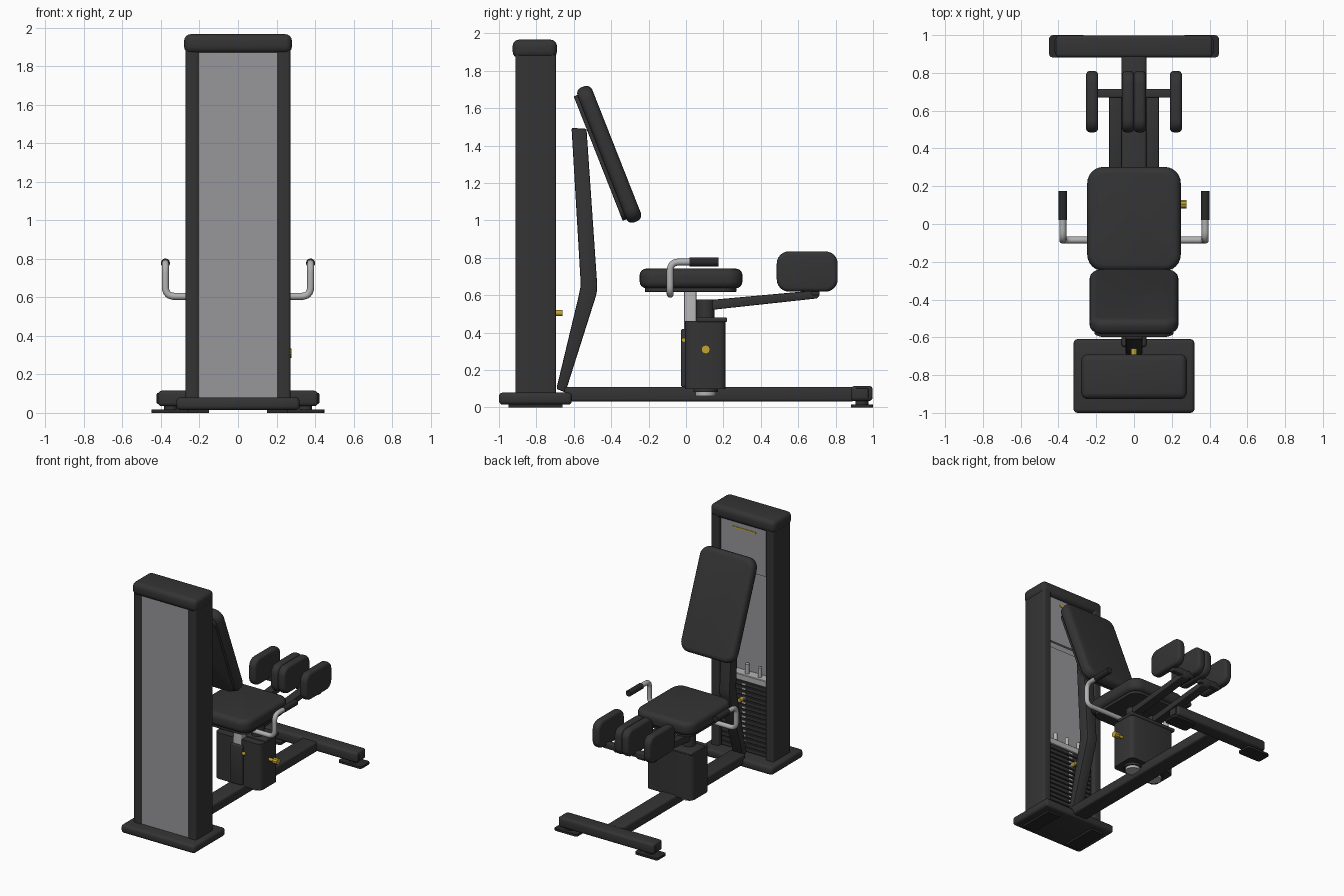
import bpy, bmesh, math
from mathutils import Vector, Matrix

if "Cube" in bpy.data.objects:
    bpy.data.objects.remove(bpy.data.objects["Cube"])


def material(name, rgb):
    m = bpy.data.materials.new(name)
    m.diffuse_color = (*rgb, 1)
    m.use_nodes = True
    m.node_tree.nodes["Principled BSDF"].inputs["Base Color"].default_value = m.diffuse_color
    return m


DARK = material("charcoal", (0.034, 0.034, 0.035))
GRIP = material("black rubber", (0.022, 0.022, 0.022))
GREY = material("grey panel", (0.31, 0.31, 0.325))
SILVER = material("silver", (0.45, 0.45, 0.46))
YELLOW = material("yellow", (0.55, 0.37, 0.03))


def finish(bm, name, mat):
    bmesh.ops.recalc_face_normals(bm, faces=bm.faces)
    me = bpy.data.meshes.new(name)
    bm.to_mesh(me)
    bm.free()
    me.materials.append(mat)
    ob = bpy.data.objects.new(name, me)
    bpy.context.collection.objects.link(ob)
    return ob


def bevel(bm, edges, width, seg):
    if width:
        bmesh.ops.bevel(bm, geom=edges, offset=width, segments=seg, profile=0.5,
                        affect='EDGES', clamp_overlap=True)


def box(name, x, y, z, mat=DARK, r=0.0, seg=3, upright=False):
    """Box from min/max pairs; upright bevels only the vertical edges."""
    bm = bmesh.new()
    bmesh.ops.create_cube(bm, size=1)
    for v in bm.verts:
        v.co = Vector([(a + b) / 2 + c * (b - a) for (a, b), c in zip((x, y, z), v.co)])
    edges = [e for e in bm.edges if not upright
             or abs(e.verts[0].co.z - e.verts[1].co.z) > 1e-4]
    bevel(bm, edges, r, seg)
    return finish(bm, name, mat)


def prism(name, profile, x0, x1, mat=DARK, r=0.0, seg=2):
    """Side profile in y, z extruded across x."""
    bm = bmesh.new()
    f = bm.faces.new([bm.verts.new((x0, y, z)) for y, z in profile])
    out = bmesh.ops.extrude_face_region(bm, geom=[f])
    bmesh.ops.translate(bm, vec=(x1 - x0, 0, 0),
                        verts=[g for g in out['geom'] if isinstance(g, bmesh.types.BMVert)])
    bevel(bm, bm.edges[:], r, seg)
    return finish(bm, name, mat)


def pad(name, w, h, t, corner, soft, loc, rot=(0, 0, 0), mat=DARK):
    """Rounded cushion, w by h in its plane, t thick."""
    bm = bmesh.new()
    pts = []
    for k, (sx, sy) in enumerate(((1, 1), (-1, 1), (-1, -1), (1, -1))):
        for i in range(7):
            a = math.pi / 2 * (k + i / 6)
            pts.append((sx * (w / 2 - corner) + corner * math.cos(a),
                        sy * (h / 2 - corner) + corner * math.sin(a), -t / 2))
    f = bm.faces.new([bm.verts.new(p) for p in pts])
    out = bmesh.ops.extrude_face_region(bm, geom=[f])
    bmesh.ops.translate(bm, vec=(0, 0, t),
                        verts=[g for g in out['geom'] if isinstance(g, bmesh.types.BMVert)])
    rim = [e for e in bm.edges if abs(e.verts[0].co.z - e.verts[1].co.z) < 1e-5]
    bevel(bm, rim, soft, 4)
    ob = finish(bm, name, mat)
    ob.location, ob.rotation_euler = loc, rot
    return ob


def rod(name, a, b, radius, mat, sides=24):
    a, b = Vector(a), Vector(b)
    bm = bmesh.new()
    rot = (b - a).to_track_quat('Z', 'Y').to_matrix().to_4x4()
    bmesh.ops.create_cone(bm, cap_ends=True, segments=sides, radius1=radius, radius2=radius,
                          depth=(b - a).length, matrix=Matrix.Translation((a + b) / 2) @ rot)
    return finish(bm, name, mat)


def pipe(name, pts, radius, fillet, mat):
    """Round tube along points with filleted corners."""
    pts = [Vector(p) for p in pts]
    path = [pts[0]]
    for p, c, n in zip(pts, pts[1:], pts[2:]):
        a, b = c + (p - c).normalized() * fillet, c + (n - c).normalized() * fillet
        path += [a.lerp(c, t / 6).lerp(c.lerp(b, t / 6), t / 6) for t in range(7)]
    path.append(pts[-1])
    cu = bpy.data.curves.new(name, 'CURVE')
    cu.dimensions, cu.bevel_depth, cu.bevel_resolution, cu.use_fill_caps = '3D', radius, 4, True
    sp = cu.splines.new('POLY')
    sp.points.add(len(path) - 1)
    for q, p in zip(sp.points, path):
        q.co = (*p, 1)
    cu.materials.append(mat)
    ob = bpy.data.objects.new(name, cu)
    bpy.context.collection.objects.link(ob)


# Weight tower
box("tower_base", (-.32, .32), (-1, -.61), (.015, .08), r=.02)
box("tower_cap", (-.28, .28), (-.927, -.69), (1.868, 1.967), r=.035, seg=4)
for s, side in ((-1, "left"), (1, "right")):
    xs = sorted((s * .204, s * .272))
    box(side + "_column", xs, (-.912, -.695), (.075, 1.885), r=.012, upright=True)
    box(side + "_base_foot", sorted((s * .15, s * .26)), (-.95, -.66), (0, .016), GRIP)
box("front_panel", (-.206, .206), (-.905, -.885), (.075, 1.875), GREY)
box("upper_back_panel", (-.206, .206), (-.745, -.725), (1.5, 1.875), GREY)
box("lower_back_panel", (-.206, .206), (-.815, -.80), (.075, 1.505), GREY)
box("yellow_stripe", (-.1, .1), (-.726, -.721), (1.815, 1.827), YELLOW)

# Weight stack
N, Z0, STEP = 15, .085, .0365
for i in range(N):
    z = Z0 + i * STEP
    box(f"weight_plate_{i + 1}", (-.198, .198), (-.80, -.72), (z, z + STEP - .005), r=.003, seg=1)
    box(f"plate_label_{i + 1}", (-.016, .016), (-.721, -.716), (z + .009, z + .022), SILVER)
top = Z0 + N * STEP
box("stack_top_plate", (-.198, .198), (-.80, -.72), (top, top + .05), SILVER, r=.004, seg=1)
for x in (-.11, 0, .11):
    rod("stack_post", (x, -.76, top + .04), (x, -.76, top + .125), .015, SILVER)
rod("selector_pin", (0, -.725, .505), (0, -.69, .505), .009, SILVER)
rod("selector_knob", (0, -.70, .505), (0, -.66, .505), .016, YELLOW)

# Floor frame
box("main_rail", (-.066, .066), (-.65, .90), (.032, .11), r=.014)
box("rear_crossbar", (-.415, .415), (.882, .998), (.035, .115), r=.018)
for s, side in ((-1, "left"), (1, "right")):
    box(side + "_end_cap", sorted((s * .41, s * .422)), (.905, .975), (.047, .103), r=.005)
    box(side + "_floor_pad", sorted((s * .25, s * .45)), (.882, 1.0), (0, .017), GRIP,
        r=.02, upright=True)
    rod(side + "_foot_spacer", (s * .35, .94, .01), (s * .35, .94, .05), .035, DARK)

# Backrest with bent support tube
prism("backrest_post", [(-.693, .10), (-.645, .08), (-.485, .585), (-.476, .62), (-.475, .66),
                        (-.532, 1.49), (-.612, 1.495), (-.564, .68), (-.565, .64), (-.573, .60)],
      -.045, .045, r=.008)
TILT = math.radians(111.5)
back = Vector((0, -math.sin(TILT), math.cos(TILT)))
centre = Vector((0, -.42, 1.35))
pad("backrest_pad", .47, .775, .085, .075, .034, centre - back * .01, (TILT, 0, 0))
pad("backrest_plate", .42, .715, .022, .06, .004, centre + back * .042, (TILT, 0, 0))

# Seat, post and pivot housing
pad("seat_pad", .495, .55, .105, .085, .036, (0, .027, .69))
pad("seat_plate", .44, .49, .024, .07, .004, (0, .025, .63))
box("seat_post", (-.035, .035), (-.01, .055), (.12, .63), SILVER, r=.006)
box("post_sleeve", (-.05, .05), (-.026, .06), (.11, .42), r=.008)
box("pivot_housing", (-.2, .2), (-.005, .212), (.10, .462), r=.035, upright=True)
box("housing_top", (-.205, .205), (.055, .22), (.456, .482), r=.008)
rod("adjuster_stem", (.19, .105, .31), (.25, .105, .31), .012, YELLOW)
rod("adjuster_knob", (.24, .105, .31), (.278, .105, .31), .024, YELLOW, 10)
rod("post_knob", (.05, -.012, .36), (.075, -.012, .36), .012, YELLOW)

# Handles
pipe("handle_bar_right", [(0, -.085, .605), (.377, -.085, .605), (.377, -.085, .778),
                          (.377, .16, .778)], .0185, .05, SILVER)
pipe("handle_bar_left", [(0, -.085, .605), (-.377, -.085, .605), (-.377, -.085, .778),
                         (-.377, .16, .778)], .0185, .05, SILVER)

# Swing arms with thigh pads
for s, side in ((-1, "left"), (1, "right")):
    rod(side + "_grip", (s * .377, .02, .778), (s * .377, .175, .778), .0235, GRIP)
    rod(side + "_pivot_hub", (s * .1, .105, .475), (s * .1, .105, .578), .048, DARK)
    rod(side + "_pivot_bearing", (s * .1, .105, .062), (s * .1, .105, .085), .055, SILVER)
    rod(side + "_pivot_flange", (s * .1, .105, .083), (s * .1, .105, .102), .066, DARK)
    xs = sorted((s * .064, s * .132))
    prism(side + "_swing_arm", [(.12, .52), (.70, .583), (.715, .60), (.715, .628), (.12, .574)],
          *xs, r=.006)
    box(side + "_pad_bar", sorted((s * .03, s * .225)), (.67, .715), (.60, .645), r=.006)
    for tag, x in (("inner", .031), ("outer", .222)):
        pad(f"{side}_{tag}_thigh_pad", .326, .215, .064, .065, .022, (s * x, .648, .727),
            (math.pi / 2, 0, math.pi / 2))

# Convert tubes to mesh and smooth everything, keeping sharp edges
bpy.ops.object.select_all(action='SELECT')
bpy.context.view_layer.objects.active = bpy.data.objects["handle_bar_right"]
bpy.ops.object.convert(target='MESH')
bpy.ops.object.select_all(action='SELECT')
bpy.ops.object.shade_smooth_by_angle(angle=math.radians(35))
